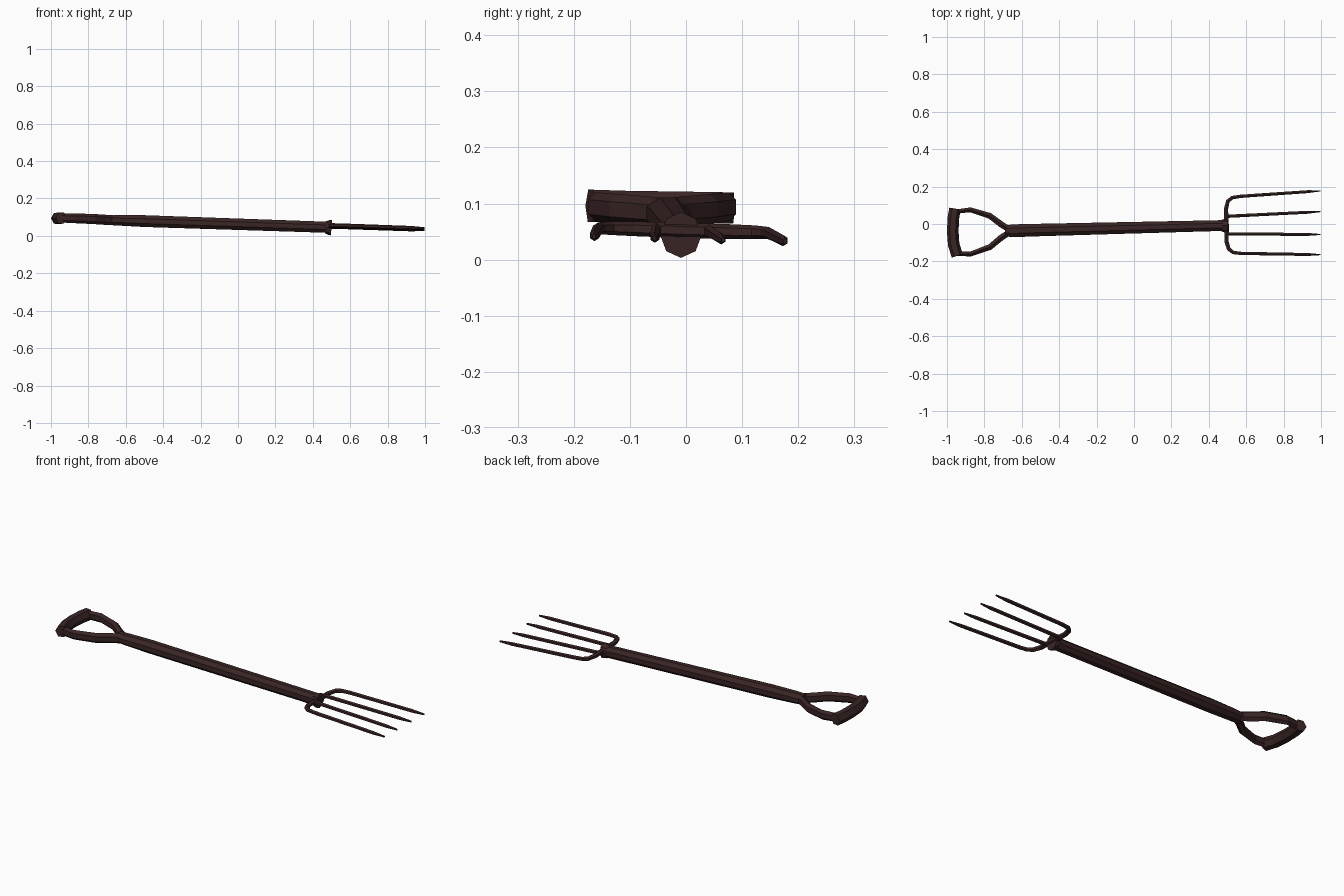
import bpy, bmesh, math
from mathutils import Vector

mat = bpy.data.materials.new("dark brown")
mat.diffuse_color = (0.042, 0.018, 0.018, 1)
UP = Vector((0, 0, 1))


def tube(name, rings, sides=8, phase=0.5):
    """Faceted tube: rings are (x, y, z, side radius, vertical radius)."""
    pts = [Vector(r[:3]) for r in rings]
    bm = bmesh.new()
    loops = []
    for i, p in enumerate(pts):
        a, b = pts[max(i - 1, 0)], pts[min(i + 1, len(pts) - 1)]
        d0 = (p - a).normalized() if i else Vector()
        d1 = (b - p).normalized() if i < len(pts) - 1 else Vector()
        t = (d0 + d1).normalized()
        s = t.cross(UP).normalized()
        u = s.cross(t)
        loop = []
        for k in range(sides):
            ang = 2 * math.pi * (k + phase) / sides
            loop.append(bm.verts.new(p + s * math.cos(ang) * rings[i][3]
                                     + u * math.sin(ang) * rings[i][4]))
        loops.append(loop)
    for l0, l1 in zip(loops, loops[1:]):
        for k in range(sides):
            j = (k + 1) % sides
            bm.faces.new((l0[k], l0[j], l1[j], l1[k]))
    bm.faces.new(loops[0])
    bm.faces.new(loops[-1])
    bmesh.ops.recalc_face_normals(bm, faces=bm.faces)
    me = bpy.data.meshes.new(name)
    bm.to_mesh(me)
    bm.free()
    me.materials.append(mat)
    ob = bpy.data.objects.new(name, me)
    bpy.context.collection.objects.link(ob)
    return ob


# Shaft and metal collar
tube("shaft", [(-0.69, -0.037, 0.084, 0.032, 0.028),
               (-0.64, -0.036, 0.083, 0.037, 0.030),
               (-0.50, -0.032, 0.079, 0.036, 0.034),
               (0.48, -0.008, 0.046, 0.031, 0.032)])
tube("collar", [(0.468, -0.009, 0.046, 0.031, 0.032),
                (0.487, -0.009, 0.045, 0.037, 0.040),
                (0.500, -0.009, 0.044, 0.037, 0.041)], phase=0)

# Handle: two arms and a curved grip
tube("handle_arm_left", [(-0.665, -0.030, 0.084, 0.018, 0.026),
                         (-0.71, -0.002, 0.086, 0.019, 0.027),
                         (-0.77, 0.043, 0.090, 0.018, 0.027),
                         (-0.875, 0.076, 0.094, 0.015, 0.026),
                         (-0.955, 0.066, 0.096, 0.013, 0.024)], 6)
tube("handle_arm_right", [(-0.665, -0.044, 0.084, 0.018, 0.026),
                          (-0.71, -0.073, 0.086, 0.019, 0.027),
                          (-0.77, -0.123, 0.090, 0.018, 0.027),
                          (-0.875, -0.161, 0.094, 0.015, 0.026),
                          (-0.955, -0.158, 0.096, 0.013, 0.024)], 6)
tube("grip", [(-0.957, 0.082, 0.092, 0.031, 0.032),
              (-0.966, 0.030, 0.093, 0.031, 0.032),
              (-0.969, -0.040, 0.094, 0.031, 0.032),
              (-0.964, -0.110, 0.095, 0.031, 0.032),
              (-0.945, -0.170, 0.096, 0.031, 0.033)], 6, 0)

# Outer tines, each bent out of the cross bar
tube("outer_tine_left", [(0.495, -0.015, 0.052, 0.014, 0.014),
                         (0.492, 0.080, 0.050, 0.013, 0.013),
                         (0.502, 0.122, 0.049, 0.012, 0.012),
                         (0.525, 0.141, 0.048, 0.011, 0.011),
                         (0.570, 0.148, 0.047, 0.010, 0.011),
                         (0.930, 0.173, 0.034, 0.009, 0.010),
                         (0.997, 0.177, 0.032, 0.003, 0.005)], 6)
tube("outer_tine_right", [(0.495, 0.0, 0.052, 0.014, 0.014),
                          (0.495, -0.095, 0.055, 0.013, 0.013),
                          (0.507, -0.134, 0.056, 0.012, 0.012),
                          (0.530, -0.152, 0.056, 0.011, 0.011),
                          (0.570, -0.157, 0.055, 0.010, 0.011),
                          (0.930, -0.163, 0.043, 0.009, 0.010),
                          (0.997, -0.164, 0.041, 0.003, 0.005)], 6)

# Straight inner tines
for name, y0, y1, z0, z1 in (("inner_tine_left", 0.041, 0.066, 0.051, 0.035),
                             ("inner_tine_right", -0.053, -0.056, 0.054, 0.038)):
    ym = y0 + (y1 - y0) * 0.87
    zm = z0 + (z1 - z0) * 0.87
    tube(name, [(0.493, y0, z0, 0.010, 0.011),
                (0.930, ym, zm, 0.009, 0.010),
                (0.997, y1, z1, 0.003, 0.005)], 6)
